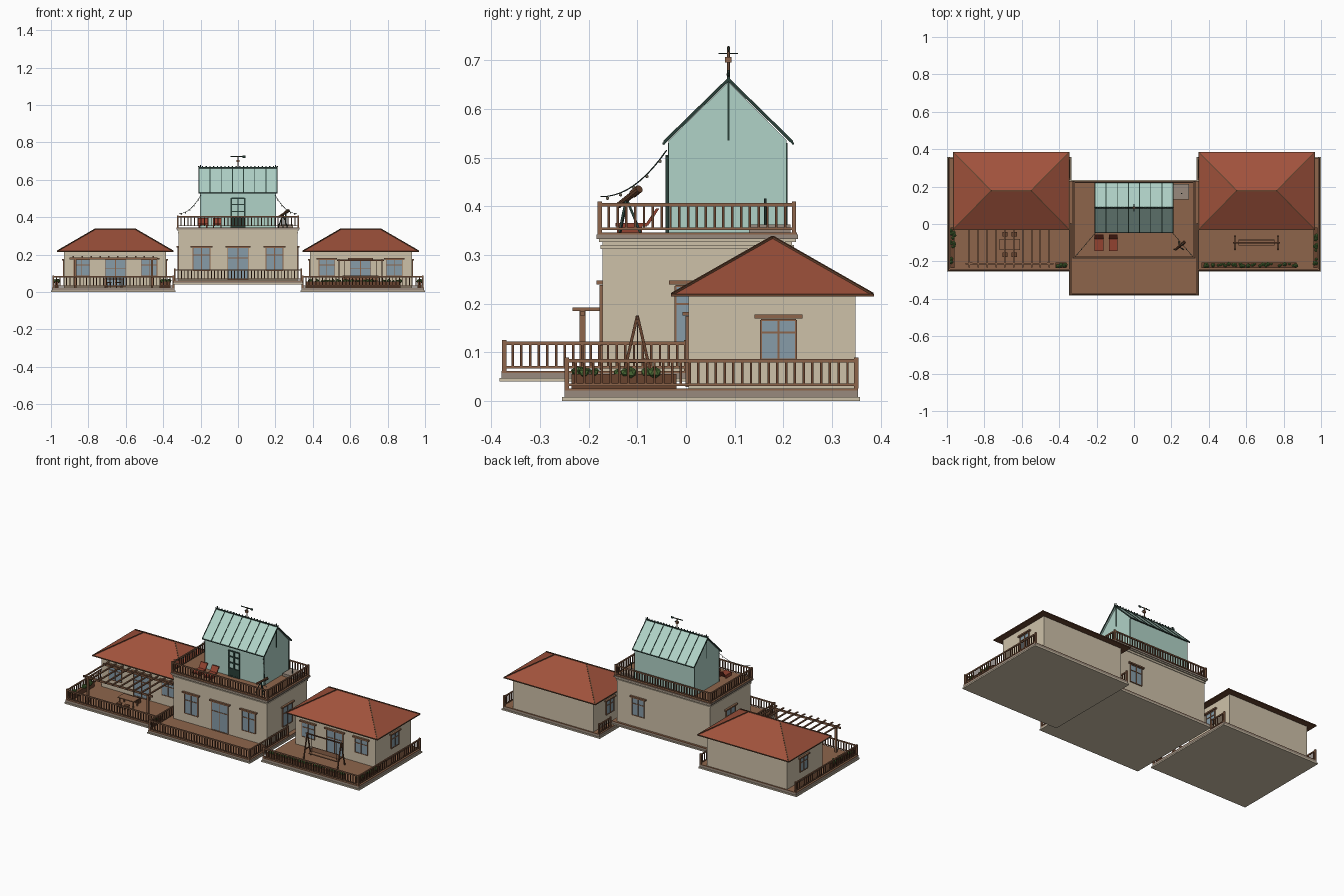
import bpy, bmesh, math, random
from mathutils import Matrix, Vector

random.seed(4)
if "Cube" in bpy.data.objects:
    bpy.data.objects.remove(bpy.data.objects["Cube"])


def material(name, *rgb):
    linear = [((c / 255 + .055) / 1.055) ** 2.4 for c in rgb] + [1]
    mat = bpy.data.materials.new(name)
    mat.use_nodes = True
    mat.diffuse_color = linear
    mat.node_tree.nodes["Principled BSDF"].inputs["Base Color"].default_value = linear
    return mat


plaster = material("plaster", 206, 193, 169)
tile = material("roof_tile", 160, 82, 60)
wood = material("wood", 141, 101, 75)
dark_wood = material("dark_wood", 104, 68, 47)
stone = material("stone", 152, 138, 125)
glass = material("window_glass", 135, 156, 168)
green_glass = material("greenhouse_glass", 176, 210, 199)
metal = material("dark_green_metal", 42, 64, 57)
leaf = material("foliage", 78, 112, 56)
fabric = material("red_fabric", 146, 66, 48)


class Part:
    """Collects simple solids into one named object."""

    def __init__(self, name, mat, matrix=Matrix()):
        self.name, self.mat, self.matrix = name, mat, matrix
        self.bm = bmesh.new()

    def box(self, x0, x1, y0, y1, z0, z1):
        size = Matrix.Diagonal((abs(x1 - x0), abs(y1 - y0), z1 - z0, 1))
        mid = Matrix.Translation(((x0 + x1) / 2, (y0 + y1) / 2, (z0 + z1) / 2))
        bmesh.ops.create_cube(self.bm, size=1, matrix=mid @ size)
        return self

    def beam(self, a, b, width, sides=4):
        a, b = Vector(a), Vector(b)
        turn = (b - a).to_track_quat("Z", "Y").to_matrix().to_4x4()
        spin = Matrix.Rotation(math.pi / sides, 4, "Z")
        radius = width / 2 / math.cos(math.pi / sides)
        bmesh.ops.create_cone(self.bm, cap_ends=True, segments=sides, radius1=radius, radius2=radius,
                              depth=(b - a).length, matrix=Matrix.Translation((a + b) / 2) @ turn @ spin)
        return self

    def ball(self, centre, radius):
        bmesh.ops.create_icosphere(self.bm, subdivisions=1, radius=radius, matrix=Matrix.Translation(centre))
        return self

    def hull(self, points):
        verts = [self.bm.verts.new(p) for p in points]
        bmesh.ops.convex_hull(self.bm, input=verts)
        return self

    def prism(self, profile, x0, x1):
        face = self.bm.faces.new([self.bm.verts.new((x0, y, z)) for y, z in profile])
        new = bmesh.ops.extrude_face_region(self.bm, geom=[face])["geom"]
        bmesh.ops.translate(self.bm, vec=(x1 - x0, 0, 0), verts=[v for v in new if isinstance(v, bmesh.types.BMVert)])
        return self

    def done(self):
        bmesh.ops.recalc_face_normals(self.bm, faces=self.bm.faces)
        mesh = bpy.data.meshes.new(self.name)
        self.bm.to_mesh(mesh)
        self.bm.free()
        mesh.materials.append(self.mat)
        obj = bpy.data.objects.new(self.name, mesh)
        obj.matrix_world = self.matrix
        bpy.context.collection.objects.link(obj)


def railing(name, points, z, height=.06):
    rails, bars = Part(name + "_rails", wood), Part(name + "_balusters", dark_wood)
    for (ax, ay), (bx, by) in zip(points, points[1:]):
        for level, width in ((.008, .005), (height - .003, .007)):
            rails.beam((ax, ay, z + level), (bx, by, z + level), width)
        count = max(2, round(math.hypot(bx - ax, by - ay) / .018))
        for i in range(1, count):
            x, y = ax + (bx - ax) * i / count, ay + (by - ay) * i / count
            bars.beam((x, y, z + .006), (x, y, z + height - .004), .005)
    for x, y in points:
        rails.beam((x, y, z), (x, y, z + height + .004), .009)
    rails.done()
    bars.done()


def window(name, x, y, angle, width, low, high):
    """Window or door on a wall; angle zero faces the front."""
    place = Matrix.Translation((x, y, 0)) @ Matrix.Rotation(math.radians(angle), 4, "Z")
    w = width / 2
    Part(name + "_glass", glass, place).box(-w, w, -.003, .003, low, high).done()
    trim = Part(name + "_trim", wood, place)
    for u in (-w, 0, w):
        trim.box(u - .002, u + .002, -.006, .002, low, high)
    for z in (low, low + (high - low) * .68, high):
        trim.box(-w, w, -.006, .002, z - .002, z + .002)
    trim.box(-w - .013, w + .013, -.012, .002, high + .003, high + .011)
    trim.done()


def planter(name, x0, x1, y0, y1, z):
    Part(name + "_box", dark_wood).box(x0, x1, y0, y1, z, z + .03).done()
    plants = Part(name + "_plants", leaf)
    for i in range(int((abs(x1 - x0) + y1 - y0) / .014)):
        plants.ball((random.uniform(x0, x1), random.uniform(y0 + .008, y1 - .008), z + .033), random.uniform(.007, .013))
    plants.done()


# Side wings, mirrored about the middle
FLOOR = .025
for s, side in ((1, "left_wing"), (-1, "right_wing")):
    Part(side + "_footing", plaster).box(s * .335, s, -.255, .358, 0, .008).done()
    Part(side + "_base", stone).box(s * .34, s * .995, -.25, .354, .008, .021).done()
    Part(side + "_deck", wood).box(s * .34, s * .995, -.25, .354, .021, FLOOR).done()
    Part(side + "_walls", plaster).box(s * .385, s * .93, .005, .348, FLOOR, .218).done()

    # Hipped roof with ridge and hip caps
    corners = [(s * x, y, .219) for x in (.348, .965) for y in (-.028, .383)]
    ridge = [(s * x, .178, .336) for x in (.55, .763)]
    Part(side + "_roof", tile).hull(corners + ridge).done()
    Part(side + "_eaves", dark_wood).box(s * .345, s * .968, -.031, .386, .214, .22).done()
    caps = Part(side + "_roof_caps", dark_wood).beam(*ridge, .006)
    for i, corner in enumerate(corners):
        caps.beam(corner, ridge[i // 2], .006)
    caps.done()

    # Openings on the front and both ends
    for x, width, low, label in ((.475, .085, .085, "inner"), (.655, .11, .03, "door"), (.835, .085, .085, "outer")):
        window(f"{side}_{label}_front_window", s * x, .005, 0, width, low, .172)
    window(side + "_end_window", s * .93, .19, s * 90, .072, .085, .166)
    window(side + "_inner_end_window", s * .385, .19, -s * 90, .072, .085, .166)

    railing(side + "_railing", [(s * .345, -.245), (s * .988, -.245), (s * .988, .35)], FLOOR)
    railing(side + "_short_railing", [(s * .345, .24), (s * .345, .35)], FLOOR)
    planter(side + "_side_planter", s * .96, s * .98, -.235, -.02, FLOOR)
    planter(side + "_front_planter", s * .36, s * (.87 if s > 0 else .42), -.235, -.205, FLOOR)

# Pergola on the right wing
pergola = Part("pergola", wood)
for x in (-.87, -.46):
    pergola.box(x - .006, x + .006, -.219, -.207, FLOOR, .185)
for y in (-.213, -.02):
    pergola.box(-.9, -.43, y - .004, y + .004, .174, .185)
for i in range(10):
    x = -.88 + i * .0475
    pergola.box(x - .004, x + .004, -.233, .004, .185, .192)
pergola.done()

# Dining table and stools beneath it
table = Part("table", wood).box(-.72, -.61, -.14, -.08, .066, .071)
stools = Part("stools", dark_wood)
for x in (-.71, -.62):
    for y in (-.13, -.09):
        table.box(x - .003, x + .003, y - .003, y + .003, FLOOR, .067)
for x in (-.69, -.64):
    for y in (-.165, -.055):
        stools.box(x - .014, x + .014, y - .012, y + .012, .048, .053)
        for u in (-.01, .01):
            stools.box(x + u - .002, x + u + .002, y - .01, y + .01, FLOOR, .049)
table.done()
stools.done()

# Garden swing on the left wing
swing = Part("swing_frame", dark_wood).beam((.53, -.1, .17), (.78, -.1, .17), .006)
for x in (.54, .77):
    for u in (-.035, .035):
        swing.beam((x, -.1 + u, FLOOR), (x, -.1, .175), .006)
    swing.beam((x, -.12, .08), (x, -.08, .08), .005)
for x in (.57, .74):
    swing.beam((x, -.1, .17), (x, -.1, .06), .002)
swing.done()
Part("swing_seat", wood).box(.56, .75, -.115, -.085, .055, .061).box(.56, .75, -.087, -.083, .06, .088).done()

# Central house
Part("main_footing", plaster).box(-.348, .348, -.383, .235, .04, .047).done()
Part("main_base", stone).box(-.344, .344, -.379, .231, .047, .057).done()
Part("main_deck", wood).box(-.344, .344, -.379, .231, .057, .061).done()
Part("main_walls", plaster).box(-.317, .317, -.172, .218, .06, .328).done()
Part("wall_band", plaster).box(-.321, .321, -.176, .222, .312, .32).done()
Part("cornice_lower", plaster).box(-.324, .324, -.179, .226, .326, .333).done()
Part("cornice", stone).box(-.33, .33, -.184, .23, .333, .342).done()
Part("roof_deck", wood).box(-.328, .328, -.182, .228, .342, .346).done()
for x, width, low, label in ((-.195, .09, .115, "right"), (0, .11, .065, "door"), (.195, .09, .115, "left")):
    window(f"main_{label}_front_window", x, -.172, 0, width, low, .236)
window("main_back_window", .17, .218, 180, .08, .13, .236)
for s, label in ((1, "left"), (-1, "right")):
    window(f"main_{label}_side_window", s * .317, .023, s * 90, .09, .12, .236)
railing("terrace_railing", [(-.338, 0), (-.338, -.374), (.338, -.374), (.338, 0)], .061)
loop = [(-.322, -.177), (.322, -.177), (.322, .222), (-.322, .222)]
railing("roof_railing", loop + loop[:1], .346)

# Greenhouse on the roof
TOP, MID = .346, .087
gable = [(-.036, TOP), (.207, TOP), (.207, .535), (MID, .655), (-.036, .535)]
Part("greenhouse_walls", green_glass).prism(gable, -.2, .2).done()


def roof_profile(low, high):
    line = [(-.046, .527), (MID, .657), (.22, .527)]
    return [(y, z + low) for y, z in line] + [(y, z + high) for y, z in reversed(line)]


Part("greenhouse_roof", green_glass).prism(roof_profile(0, .005), -.208, .208).done()
bars = Part("greenhouse_bars", metal)
for i in range(8):
    x = -.209 + i * .0597
    bars.prism(roof_profile(-.001, .008), x - .002, x + .002)
for y in (-.046, .22):
    bars.beam((-.211, y, .529), (.211, y, .529), .005)
bars.beam((-.211, MID, .664), (.211, MID, .664), .006)
for i in range(22):
    bars.ball((-.21 + i * .02, MID, .671), .004)
for x in (-.201, .201):
    bars.beam((x, MID, .535), (x, MID, .68), .004)
    bars.beam((x, -.036, TOP), (x, -.036, .53), .003)
    bars.beam((x, .207, TOP), (x, .207, .53), .003)
bars.done()

# Greenhouse door
door = Part("greenhouse_door", metal)
for x in (-.036, 0, .036):
    door.box(x - .004, x + .004, -.042, -.034, TOP, .502)
for z in (TOP, .39, .427, .464, .498):
    door.box(-.036, .036, -.042, -.034, z, z + .007)
door.box(-.036, .036, -.04, -.034, TOP, .39).done()

# Weather vane
vane = Part("weather_vane", wood).beam((0, MID, .66), (0, MID, .728), .006, 8)
vane.box(-.007, .007, MID - .007, MID + .007, .695, .707).done()
arms = Part("vane_arms", metal).beam((-.04, MID, .724), (.04, MID, .724), .004)
arms.beam((0, MID - .02, .714), (0, MID + .02, .714), .003)
arms.box(.025, .04, MID - .001, MID + .001, .717, .729).done()

# Lounge chairs
for x in (-.187, -.11):
    seat = Part("lounge_chair", fabric).box(x - .023, x + .023, -.145, -.08, .358, .366)
    seat.hull([(x + u, y + v, z) for u in (-.023, .023) for v in (0, .007) for y, z in ((-.085, .36), (-.062, .395))])
    for u in (-.02, .02):
        seat.box(x + u - .003, x + u + .003, -.142, -.09, TOP, .36)
    seat.done()

# Telescope on a tripod
scope = Vector((.24, -.122, .415))
legs = Part("telescope_tripod", metal)
for i in range(3):
    angle = math.radians(90 + i * 120)
    legs.beam(scope, (scope.x + .028 * math.cos(angle), scope.y + .028 * math.sin(angle), TOP), .005)
legs.done()
aim = Vector((.024, .02, .016))
Part("telescope_tube", dark_wood).beam(scope - aim * .8, scope + aim, .012, 10).beam(
    scope + aim * .6, scope + aim * 1.3, .016, 10).done()

# Roof hatch box with vent pipe
Part("roof_vent_box", stone).box(.21, .295, .13, .215, TOP, .362).done()
Part("vent_pipe", metal).beam((.255, .163, .36), (.255, .163, .416), .006, 8).done()

# Sagging strings of lights
for s, label in ((1, "left"), (-1, "right")):
    a, b = Vector((s * .2, -.04, .515)), Vector((s * .315, -.175, .42))
    path = [a.lerp(b, t / 10) - Vector((0, 0, .1 * t / 10 * (1 - t / 10))) for t in range(11)]
    cord, bulbs = Part(label + "_light_cord", metal), Part(label + "_light_bulbs", plaster)
    for p, q in zip(path, path[1:]):
        cord.beam(p, q, .002)
    for p in path[1:-1:2]:
        bulbs.ball(p - Vector((0, 0, .004)), .004)
    cord.done()
    bulbs.done()
